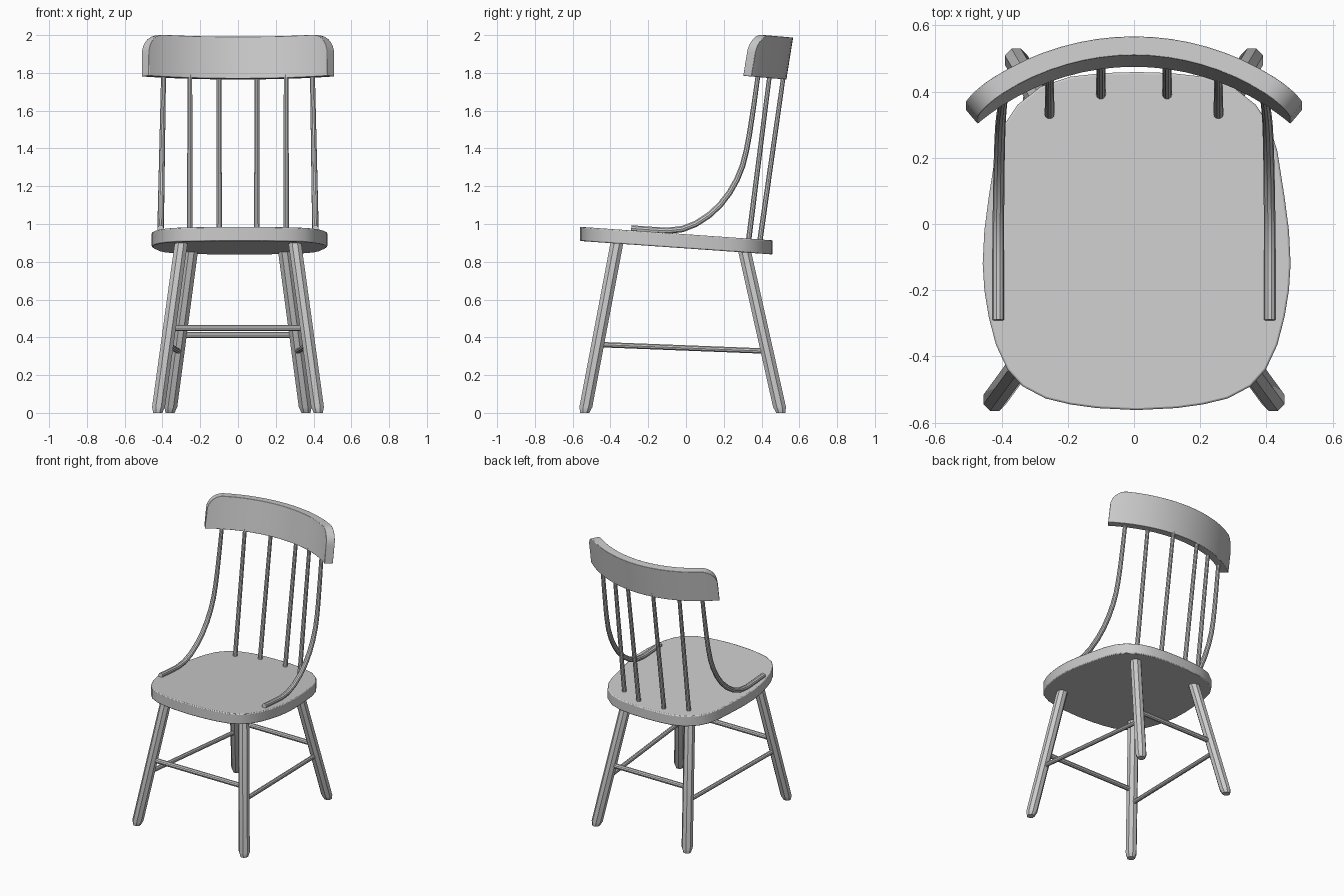
import bpy, bmesh, math
from mathutils import Vector

if "Cube" in bpy.data.objects:
    bpy.data.objects.remove(bpy.data.objects["Cube"])


def finish(name, bm, bevel=0):
    bmesh.ops.recalc_face_normals(bm, faces=bm.faces)
    mesh = bpy.data.meshes.new(name)
    bm.to_mesh(mesh)
    bm.free()
    ob = bpy.data.objects.new(name, mesh)
    bpy.context.collection.objects.link(ob)
    if bevel:
        mod = ob.modifiers.new("soft_edge", 'BEVEL')
        mod.width, mod.segments = bevel, 2
        mod.limit_method, mod.angle_limit = 'ANGLE', math.radians(50)
    bpy.ops.object.select_all(action='DESELECT')
    ob.select_set(True)
    bpy.context.view_layer.objects.active = ob
    bpy.ops.object.shade_smooth_by_angle(angle=math.radians(32))
    return ob


def tube(name, pts, radii, sides=10, level=False):
    """Loft rings along a path; level=True keeps the rings horizontal."""
    pts = [Vector(p) for p in pts]
    bm = bmesh.new()
    rings = []
    for i, (p, r) in enumerate(zip(pts, radii)):
        t = (pts[min(i + 1, len(pts) - 1)] - pts[max(i - 1, 0)]).normalized()
        if level:
            t = Vector((0, 0, 1))
        ref = Vector((0, 1, 0)) if abs(t.x) > 0.7 else Vector((1, 0, 0))
        u = t.cross(ref).normalized()
        v = t.cross(u)
        angles = [2 * math.pi * (k + 0.5) / sides for k in range(sides)]
        rings.append([bm.verts.new(p + r * (math.cos(a) * u + math.sin(a) * v)) for a in angles])
    for a, b in zip(rings, rings[1:]):
        for k in range(sides):
            n = (k + 1) % sides
            bm.faces.new((a[k], a[n], b[n], b[k]))
    bm.faces.new(rings[0])
    bm.faces.new(rings[-1])
    return finish(name, bm)


# Seat: mirrored outline, sloping down to the back
half = [(0, -.562), (.12, -.556), (.2, -.545), (.275, -.527), (.345, -.49), (.39, -.44),
        (.425, -.365), (.447, -.28), (.46, -.2), (.465, -.12), (.46, -.02), (.447, .08),
        (.425, .22), (.40, .30), (.36, .36), (.29, .415), (.2, .445), (.1, .456), (0, .459)]
outline = half + [(-x, y) for x, y in half[-2:0:-1]]
bm = bmesh.new()
top, bottom = [[bm.verts.new((x + .008, y, z - .07 * (y + .56))) for x, y in outline]
               for z in (.985, .91)]
bm.faces.new(top)
bm.faces.new(bottom)
for k in range(len(outline)):
    n = (k + 1) % len(outline)
    bm.faces.new((top[k], top[n], bottom[n], bottom[k]))
finish("seat", bm, .006)

# Legs: (foot x, foot y), (top x, y, z)
LEGS = {"front": ((.425, -.536), (.298, -.362, .92)),
        "back": ((.36, .502), (.243, .305, .88))}


def leg_at(which, z, s=1):
    (fx, fy), (tx, ty, tz) = LEGS[which]
    f = z / tz
    return (s * (fx + (tx - fx) * f), fy + (ty - fy) * f, z)


for side, s in (("left", -1), ("right", 1)):
    for which in LEGS:
        heights = (0, .012, .03, LEGS[which][1][2])
        tube(f"{which}_leg_{side}", [leg_at(which, z, s) for z in heights],
             (.026, .03, .037, .037), 8, True)
    # Side stretchers
    tube(f"side_stretcher_{side}", [leg_at("front", .362, s), leg_at("back", .327, s)],
         (.015, .015))
    # Spindles
    for kind, x, y0, y1 in (("outer", .255, .331, .443), ("inner", .1, .391, .517)):
        tube(f"{kind}_spindle_{side}", [(s * x, y0, .91), (s * x, y1, 1.79)], (.015, .0125))
    # Curved arm running from the seat up into the top rail
    path = [(-.29, .977), (-.2, .970), (-.1, .964), (-.02, .973), (.05, 1.0), (.12, 1.045),
            (.18, 1.10), (.23, 1.165), (.27, 1.235), (.30, 1.31), (.32, 1.39), (.335, 1.47),
            (.358, 1.62), (.383, 1.80)]
    tube(f"arm_{side}", [(s * (.41 - .016 * (z - .96) / .84), y, z) for y, z in path],
         [.0175 - .0045 * (z - .96) / .84 for y, z in path])

# Front and back stretchers
for which, z in (("front", .45), ("back", .412)):
    tube(f"{which}_stretcher", [leg_at(which, z, -1), leg_at(which, z, 1)], (.017, .017))

# Top rail: bent board with rounded upper corners, leaning back
R, HALF, THICK, H, CORNER = .763, .533, .057, .222, .1
flat = HALF - CORNER
right = [flat * i / 8 for i in range(1, 9)]
right += [flat + CORNER * math.sin(math.pi / 2 * i / 7) for i in range(1, 8)]
bm = bmesh.new()
cols = []
for s in [-v for v in reversed(right)] + [0] + right:
    over = max(0, abs(s) - flat)
    h = H - CORNER + math.sqrt(max(0, CORNER ** 2 - over ** 2))
    col = []
    for r, up in ((R - THICK / 2, 0), (R - THICK / 2, h), (R + THICK / 2, h), (R + THICK / 2, 0)):
        y = .503 - R + r * math.cos(s / R)
        col.append(bm.verts.new((r * math.sin(s / R), y + .16 * up,
                                 1.785 - .087 * (y - .30) + up)))
    cols.append(col)
for a, b in zip(cols, cols[1:]):
    for k in range(4):
        n = (k + 1) % 4
        bm.faces.new((a[k], a[n], b[n], b[k]))
bm.faces.new(cols[0])
bm.faces.new(cols[-1])
finish("top_rail", bm, .006)
